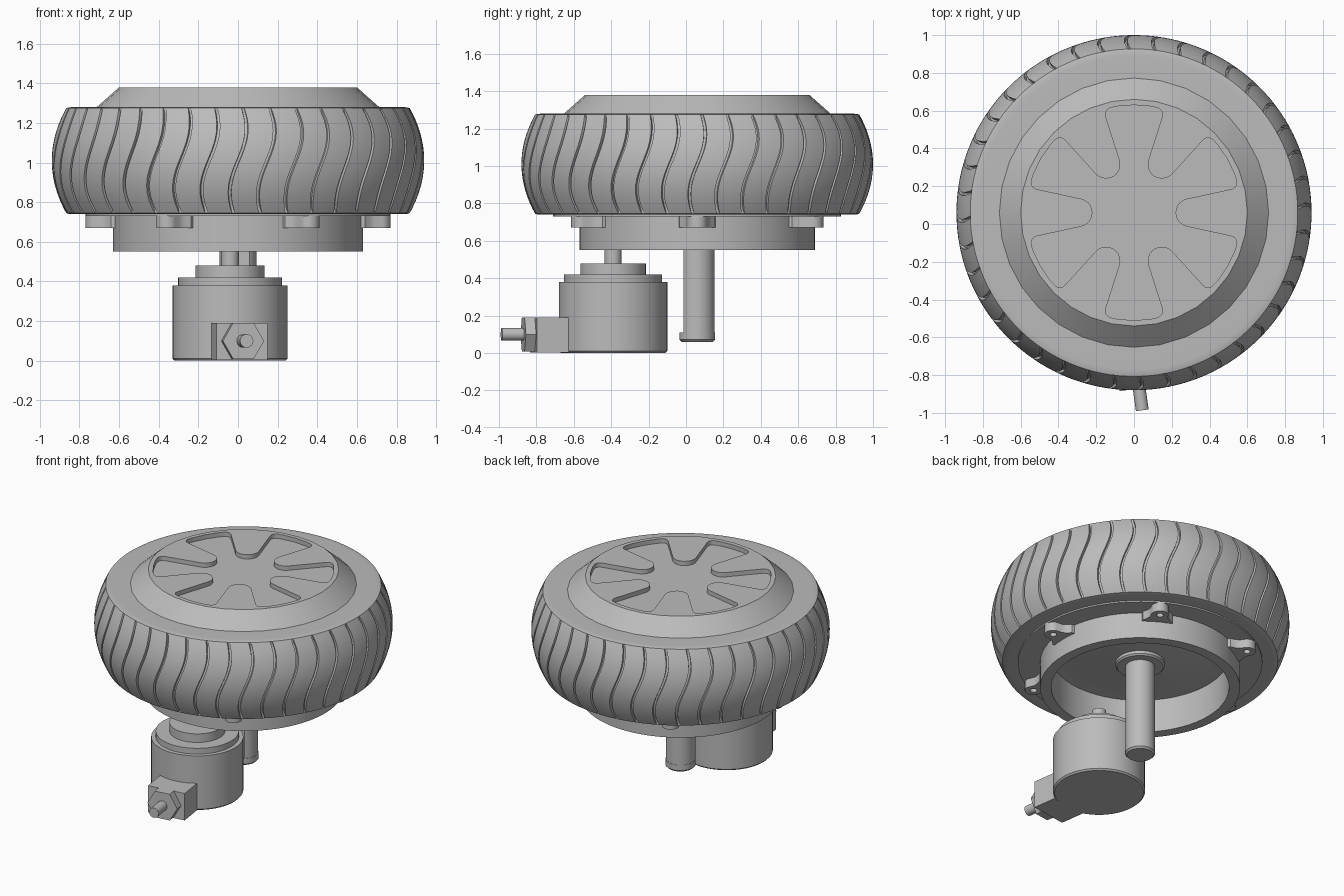
import bpy, bmesh
from math import sin, cos, pi, radians, sqrt
from mathutils import Matrix, Vector

if "Cube" in bpy.data.objects:
    bpy.data.objects.remove(bpy.data.objects["Cube"], do_unlink=True)

grey = bpy.data.materials.new("plain grey")
grey.use_nodes = True
grey.diffuse_color = (0.5, 0.5, 0.5, 1)
grey.node_tree.nodes["Principled BSDF"].inputs["Base Color"].default_value = (0.5, 0.5, 0.5, 1)

WHEEL = (0, 0.06)
MOTOR = (-0.04, -0.39)
TURN = radians(8)


def select(obj):
    bpy.ops.object.select_all(action='DESELECT')
    obj.select_set(True)
    bpy.context.view_layer.objects.active = obj


def finish(obj, angle=30):
    obj.data.materials.clear()
    obj.data.materials.append(grey)
    select(obj)
    bpy.ops.object.shade_smooth_by_angle(angle=radians(angle))
    return obj


def add_mesh(name, bm, angle=30):
    bmesh.ops.recalc_face_normals(bm, faces=bm.faces)
    mesh = bpy.data.meshes.new(name)
    bm.to_mesh(mesh)
    bm.free()
    obj = bpy.data.objects.new(name, mesh)
    bpy.context.collection.objects.link(obj)
    return finish(obj, angle)


def lathe(name, profile, center, steps=64, matrix=None):
    """Spin a (radius, height) profile round an upright axis."""
    bm = bmesh.new()
    verts = [bm.verts.new((r, 0, z)) for r, z in profile]
    edges = [bm.edges.new(pair) for pair in zip(verts, verts[1:])]
    bmesh.ops.spin(bm, geom=verts + edges, axis=(0, 0, 1), cent=(0, 0, 0),
                   angle=2 * pi, steps=steps)
    bmesh.ops.remove_doubles(bm, verts=bm.verts, dist=1e-4)
    bmesh.ops.transform(bm, verts=bm.verts,
                        matrix=matrix or Matrix.Translation((*center, 0)))
    return add_mesh(name, bm)


def prism(name, points, z0, z1, matrix=Matrix(), rounded=(), radius=0.04):
    """Extrude a flat outline, rounding the listed corners."""
    bm = bmesh.new()
    verts = [bm.verts.new((x, y, z0)) for x, y in points]
    bm.faces.new(verts)
    if rounded:
        bmesh.ops.bevel(bm, geom=[verts[i] for i in rounded], offset=radius,
                        segments=5, profile=0.5, affect='VERTICES')
    moved = bmesh.ops.extrude_face_region(bm, geom=list(bm.faces))["geom"]
    bmesh.ops.translate(bm, vec=(0, 0, z1 - z0),
                        verts=[v for v in moved if isinstance(v, bmesh.types.BMVert)])
    bmesh.ops.transform(bm, verts=bm.verts, matrix=matrix)
    return add_mesh(name, bm)


def polar(r, a):
    return Vector((r * cos(a), r * sin(a)))


# Tyre: bulging tread whose columns follow an S curve, with sunken grooves
MID, HALF, ROWS, GROOVES = 1.01, 0.265, 20, 40
rows = [(0.70, 1.28, False), (0.83, 1.28, False), (0.852, 1.279, False)]
for i in range(ROWS + 1):
    t = 1 - 2 * i / ROWS
    rows.append((0.94 - 0.073 * t * t, MID + HALF * t, 0 < i < ROWS))
rows += [(0.852, 0.741, False), (0.83, 0.74, False), (0.70, 0.74, False)]
pitch = 2 * pi / GROOVES
columns = [(0, 0), (0.01, 1), (0.10, 1), (0.11, 0), (0.33, 0), (0.55, 0), (0.78, 0)]
bm = bmesh.new()
grid = []
for r, z, cut in rows:
    sway = 0.047 * sin(pi * (z - MID) / 0.33)
    line = []
    for k in range(GROOVES):
        for part, sunk in columns:
            p = polar(r - 0.018 * (cut and sunk), (k + part - 0.05) * pitch + sway)
            line.append(bm.verts.new((p.x, p.y + WHEEL[1], z)))
    grid.append(line)
count = len(grid[0])
for upper, lower in zip(grid, grid[1:]):
    for j in range(count):
        n = (j + 1) % count
        bm.faces.new((upper[j], upper[n], lower[n], lower[j]))
add_mesh("tyre", bm, 35)

# Hub cap with a six-armed sunken star
hub = lathe("hub_cap", [(0, 1.38), (0.60, 1.38), (0.715, 1.278), (0.715, 1.1), (0, 1.1)],
            WHEEL, 32)
outline, corners = [], []
half = radians(13.5)
for k in range(6):
    a = k * pi / 3
    corners.append(len(outline))
    outline.append(polar(0.57, a - half))
    for i in range(11):
        turn = radians(260 - 16 * i)
        outline.append(polar(0.295, a) + polar(0.075, a + turn))
    corners.append(len(outline))
    outline.append(polar(0.57, a + half))
    outline += [polar(0.57, a + radians(d)) for d in (21, 30, 39)]
cutter = prism("star_cutter", outline, 1.35, 1.45,
               Matrix.Translation((*WHEEL, 0)), corners)
cutter.hide_render = True
boolean = hub.modifiers.new("star", 'BOOLEAN')
boolean.operation = 'DIFFERENCE'
boolean.solver = 'EXACT'
boolean.object = cutter
select(hub)
bpy.ops.object.modifier_apply(modifier="star")
bpy.data.objects.remove(cutter, do_unlink=True)
finish(hub)

# Underside: back plate, open drum and shaft flange
lathe("back_plate", [(0.60, 0.73), (0.77, 0.73), (0.77, 0.76)], WHEEL)
lathe("brake_drum", [(0.63, 0.80), (0.63, 0.55), (0.56, 0.55), (0.56, 0.78),
                     (0.42, 0.78), (0.16, 0.73), (0, 0.73)], WHEEL)
lathe("shaft_flange", [(0.155, 0.75), (0.155, 0.71), (0.145, 0.70), (0, 0.70)], WHEEL)

# Six mounting lugs with bolt holes
side = [(0.60, 0.10), (0.64, 0.095), (0.665, 0.07), (0.69, 0.056)]
tip = [polar(0.055, radians(75 - 15 * i)) + Vector((0.715, 0)) for i in range(11)]
lug_outline = side + [tuple(p) for p in tip] + [(x, -y) for x, y in reversed(side)]
hole = [tuple(polar(0.022, i * pi / 8) + Vector((0.715, 0))) for i in range(16)]
for k in range(6):
    curve = bpy.data.curves.new("lug", 'CURVE')
    curve.dimensions = '2D'
    curve.fill_mode = 'BOTH'
    curve.extrude = 0.033
    for loop in (lug_outline, hole):
        spline = curve.splines.new('POLY')
        spline.points.add(len(loop) - 1)
        for point, (x, y) in zip(spline.points, loop):
            point.co = (x, y, 0, 1)
        spline.use_cyclic_u = True
    lug = bpy.data.objects.new("mounting_lug_%d" % (k + 1), curve)
    bpy.context.collection.objects.link(lug)
    lug.location = (*WHEEL, 0.703)
    lug.rotation_euler.z = k * pi / 3
    select(lug)
    bpy.ops.object.convert(target='MESH')
    finish(bpy.context.object)

# Axle shaft with one flat side and a round end
flat = radians(39)
axle = [polar(0.093, -pi / 2 + flat + i * (2 * pi - 2 * flat) / 30) for i in range(31)]
prism("axle_shaft", axle, 0.10, 0.74, Matrix.Translation((*WHEEL, 0)))
lathe("axle_end", [(0, 0.11), (0.095, 0.11), (0.095, 0.072), (0.083, 0.06), (0, 0.06)],
      WHEEL, 40)

# Motor can with stepped top and output pin
lathe("motor", [(0, 0), (0.28, 0), (0.29, 0.01), (0.29, 0.38), (0.262, 0.38),
                (0.262, 0.42), (0.175, 0.42), (0.175, 0.48), (0.045, 0.48),
                (0.045, 0.59), (0, 0.59)], MOTOR)

# Cable outlet: block, hex nut and cable, turned slightly about the motor
base = Matrix.Translation((*MOTOR, 0)) @ Matrix.Rotation(TURN, 4, 'Z')
prism("outlet_block", [(-0.13, -0.20), (-0.13, -0.43), (0.13, -0.43), (0.13, -0.20)],
      0.003, 0.19, base)
out = base @ Matrix.Translation((0, 0, 0.10)) @ Matrix.Rotation(pi / 2, 4, 'X')
prism("hex_nut", [polar(0.105, i * pi / 3) for i in range(6)], 0.42, 0.485, out)
lathe("cable", [(0, 0.48), (0.034, 0.48), (0.034, 0.602), (0, 0.602)], MOTOR, 24, out)
